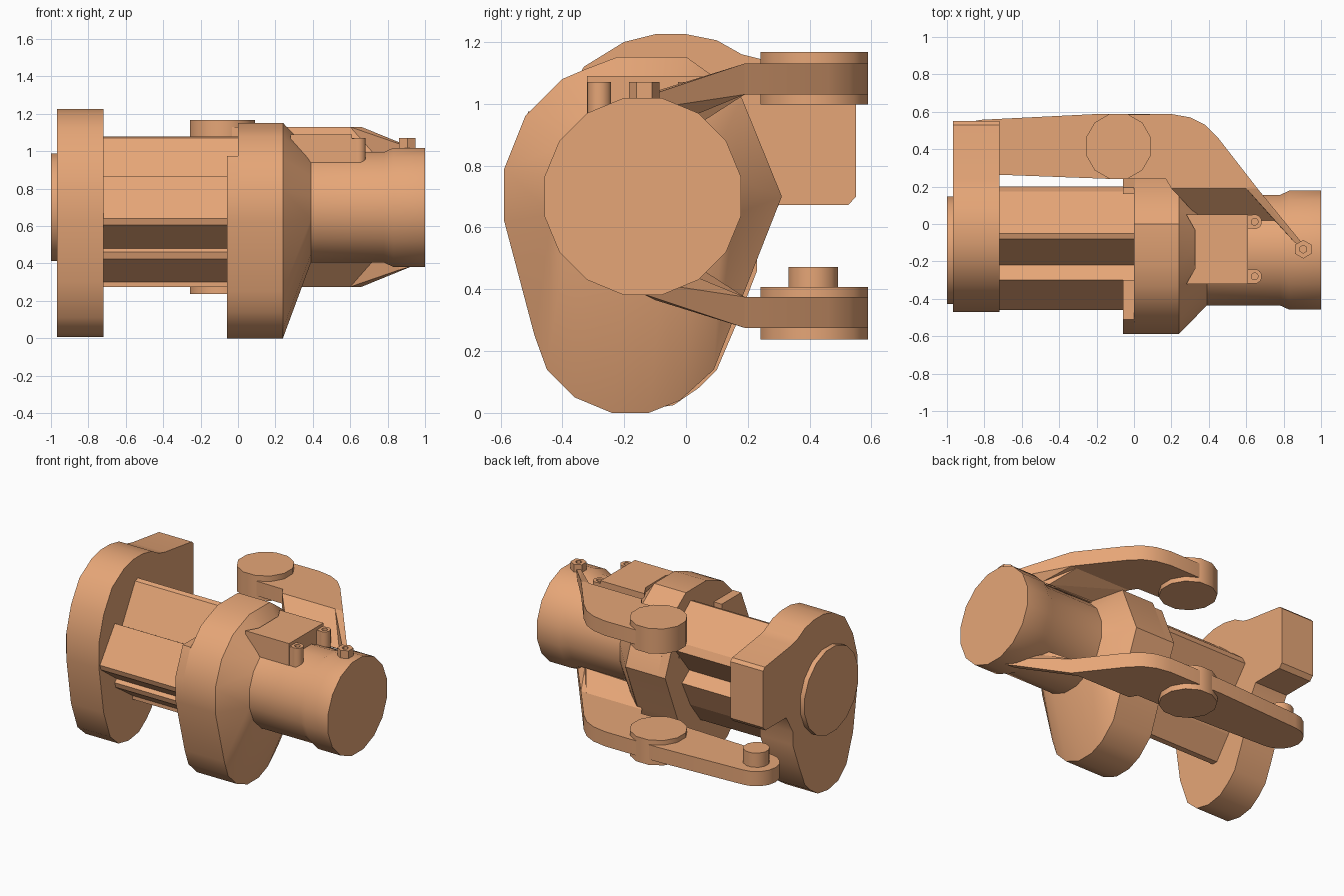
import bpy, bmesh
from math import sin, cos, pi, radians

CY, CZ = -0.14, 0.70          # main axis runs along x through this point
tan = bpy.data.materials.new("tan")
tan.diffuse_color = (0.79, 0.38, 0.185, 1)


def finish(name, bm):
    bmesh.ops.recalc_face_normals(bm, faces=bm.faces)
    me = bpy.data.meshes.new(name)
    bm.to_mesh(me)
    bm.free()
    me.materials.append(tan)
    ob = bpy.data.objects.new(name, me)
    bpy.context.collection.objects.link(ob)
    return ob


def loft(name, rings):
    """Skin equal-length rings of points and cap both ends."""
    bm = bmesh.new()
    vs = [[bm.verts.new(p) for p in r] for r in rings]
    n = len(rings[0])
    for a, b in zip(vs, vs[1:]):
        for i in range(n):
            j = (i + 1) % n
            bm.faces.new((a[i], a[j], b[j], b[i]))
    bm.faces.new(vs[0])
    bm.faces.new(vs[-1])
    return finish(name, bm)


def prism_x(name, pts, lo, hi):
    return loft(name, [[(x, y, z) for y, z in pts] for x in (lo, hi)])


def prism_z(name, pts, lo, hi):
    return loft(name, [[(x, y, z) for x, y in pts] for z in (lo, hi)])


def circle(n, r, cx, cy):
    r /= cos(pi / n)
    return [(cx + r * cos(2 * pi * (i + .5) / n), cy + r * sin(2 * pi * (i + .5) / n)) for i in range(n)]


def turn_x(name, profile, n=16):
    return loft(name, [[(x, y, z) for y, z in circle(n, r, CY, CZ)] for x, r in profile])


def turn_z(name, profile, cx, cy, n=12):
    return loft(name, [[(x, y, z) for x, y in circle(n, r, cx, cy)] for z, r in profile])


def hull(name, pts):
    bm = bmesh.new()
    for p in pts:
        bm.verts.new(p)
    out = bmesh.ops.convex_hull(bm, input=bm.verts)
    bmesh.ops.delete(bm, geom=list({g for g in out["geom_interior"] + out["geom_unused"]
                                    if isinstance(g, bmesh.types.BMVert)}), context='VERTS')
    bmesh.ops.dissolve_limit(bm, angle_limit=radians(1), verts=bm.verts, edges=bm.edges)
    return finish(name, bm)


# end barrel and opposite cap
turn_x("barrel", [(0.30, 0.295), (0.78, 0.295), (0.83, 0.318), (1.0, 0.318)])
turn_x("end_cap", [(-1.0, 0.288), (-0.95, 0.288)])

# egg shaped housing with a conical shoulder
egg = [(-0.22, 1.152), (0, 1.152), (0.08, 1.095), (0.18, 1.02), (0.31, 0.70), (0.18, 0.38),
       (0.09, 0.14), (-0.02, 0.04), (-0.12, 0), (-0.24, 0), (-0.36, 0.05), (-0.45, 0.14),
       (-0.49, 0.25), (-0.588, 0.62), (-0.588, 0.79), (-0.52, 0.96), (-0.40, 1.08), (-0.33, 1.11)]
prism_x("housing", egg, 0, 0.24)
hull("housing_cone", [(0.24, y, z) for y, z in egg] +
     [(0.39, y, z) for y, z in circle(16, 0.295, CY, CZ)])
prism_x("housing_lip", [(0.195, 0.98)] + egg[4:15] +
        [(-0.51, 0.975), (-0.30, 0.975), (-0.30, 0.78), (0.16, 0.78), (0.16, 0.98)], -0.06, 0)

# rear flange with square lug
prism_x("flange", [(-0.10, 1.225), (0, 1.225), (0.10, 1.205), (0.18, 1.16), (0.24, 1.145),
                   (0.53, 1.105), (0.55, 1.085), (0.55, 0.70), (0.525, 0.672), (0.30, 0.672),
                   (0.23, 0.55), (0.23, 0.46), (0.16, 0.28), (0.10, 0.14), (0.04, 0.08),
                   (-0.04, 0.025), (-0.15, 0.008), (-0.26, 0.03), (-0.35, 0.11), (-0.42, 0.30),
                   (-0.47, 0.62), (-0.47, 0.80), (-0.42, 0.97), (-0.33, 1.12), (-0.20, 1.20)],
        -0.967, -0.72)

# tilted ribbed core between flange and housing
prism_x("ribbed_core", [(-0.05, 1.08), (-0.08, 1.07), (-0.22, 0.82), (-0.30, 0.865), (-0.46, 0.64),
                        (-0.45, 0.605), (-0.28, 0.48), (-0.30, 0.46), (-0.29, 0.425), (-0.11, 0.30),
                        (-0.11, 0.275), (-0.07, 0.275),
                        (0.04, 0.42), (0.13, 0.60), (0.05, 0.66), (0.20, 0.85), (0.175, 0.90)],
        -0.73, 0.01)

# yoke arms: upper is short, lower reaches back to a pin
outer = [(0.20, 0.588), (0.30, 0.57), (0.38, 0.53), (0.45, 0.46), (0.66, 0.19), (0.20, 0.19), (0.17, 0.24)]


def round_end(cx, cy, r):
    return [(cx + r * cos(a), cy + r * sin(a)) for a in (radians(270 - 22.5 * i) for i in range(9))]


for side, mz, end in (("upper", lambda z: z, round_end(-0.08, 0.415, 0.17)),
                      ("lower", lambda z: 1.405 - z,
                       [(-0.10, 0.24)] + round_end(-0.82, 0.412, 0.145) + [(-0.20, 0.588)])):
    prism_z(side + "_arm", end + outer, mz(1.03), mz(1.13))
    turn_z(side + "_pivot_disc", [(mz(0.998), 0.174), (mz(1.168), 0.174)], -0.083, 0.415)
    # tapering strip that runs down to the barrel
    hull(side + "_arm_tip", [(x, y, mz(z)) for x, y, z in
                             ((0.60, 0.19, 1.13), (0.66, 0.19, 1.13), (0.60, 0.19, 1.03), (0.66, 0.19, 1.03),
                              (0.86, -0.10, 1.04), (0.93, -0.14, 1.02), (0.86, -0.10, 0.98),
                              (0.93, -0.14, 0.98), (0.75, 0.02, 0.96))])
    # gusset joining arm to barrel
    hull(side + "_gusset", [(x, y, mz(z)) for x, y, z in
                            ((0.20, 0.19, 1.13), (0.62, 0.19, 1.13), (0.20, 0.19, 1.03), (0.62, 0.19, 1.03),
                             (0.36, 0.02, 0.96), (0.75, 0.02, 0.96), (0.36, 0.05, 0.95), (0.72, 0.05, 0.94))])
turn_z("lower_pin", [(0.36, 0.08), (0.472, 0.08)], -0.82, 0.412)

# hex bolt on the arm tip
turn_z("hex_bolt", [(0.97, 0.043), (1.07, 0.043), (1.07, 0.018), (1.04, 0.018)], 0.905, -0.135, 6)

# bracket with two drilled ears
prism_z("bracket", [(0.28, 0.05), (0.61, 0.05), (0.61, -0.32), (0.28, -0.32), (0.325, -0.24), (0.325, -0.03)],
        0.94, 1.09)
for tag, y in (("left", 0.012), ("right", -0.28)):
    prism_z(tag + "_ear_web", [(0.60, y - 0.037), (0.645, y - 0.037), (0.625, y), (0.645, y + 0.037),
                               (0.60, y + 0.037)], 0.94, 1.069)
    turn_z(tag + "_ear", [(0.94, 0.038), (1.07, 0.038), (1.07, 0.018), (1.03, 0.018)], 0.645, y)

# soft shading on rounded parts, flat on the core, tips and gussets
for ob in bpy.context.collection.objects:
    if not ob.name.endswith(("core", "tip", "gusset")):
        ob.select_set(True)
        bpy.context.view_layer.objects.active = ob
bpy.ops.object.shade_smooth_by_angle(angle=radians(35))
